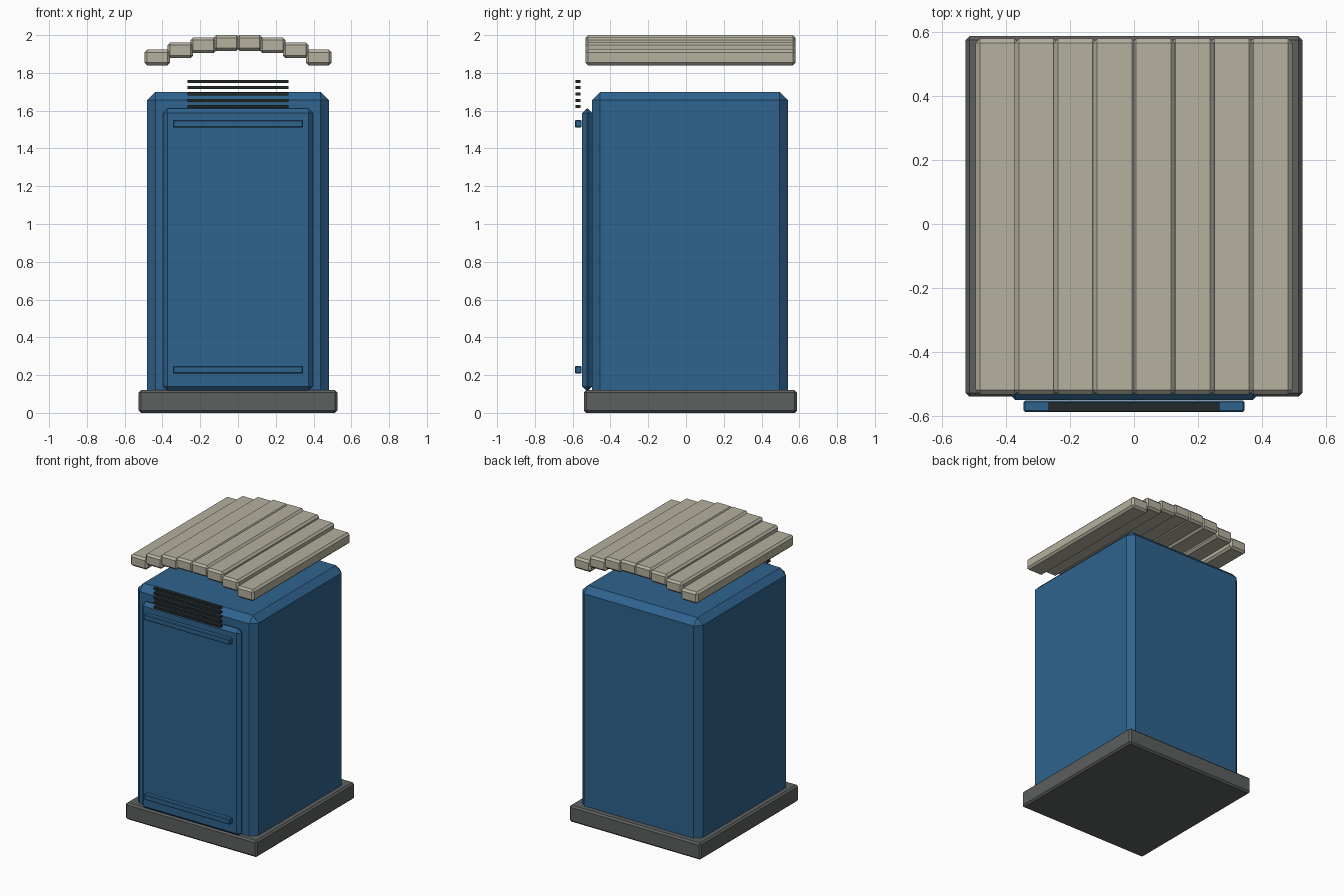
import bpy
import bmesh
from mathutils import Vector

cube = bpy.data.objects.get("Cube")
if cube:
    bpy.data.objects.remove(cube, do_unlink=True)


def material(name, r, g, b):
    m = bpy.data.materials.new(name)
    m.use_nodes = True
    m.diffuse_color = (r, g, b, 1)
    m.node_tree.nodes["Principled BSDF"].inputs["Base Color"].default_value = (r, g, b, 1)
    return m


blue = material("blue_paint", 0.029, 0.125, 0.27)
grey = material("dark_grey", 0.11, 0.115, 0.115)
beige = material("beige_plank", 0.46, 0.44, 0.35)
black = material("vent_black", 0.018, 0.022, 0.022)


def box(name, mat, x, y, z, bevel=0):
    """Chamfered box from (min, max) ranges on each axis."""
    lo, hi = (Vector(p) for p in zip(x, y, z))
    size, mid = hi - lo, (hi + lo) / 2
    bm = bmesh.new()
    bmesh.ops.create_cube(bm, size=1)
    for v in bm.verts:
        v.co = Vector(a * b for a, b in zip(v.co, size)) + mid
    if bevel:
        bmesh.ops.bevel(bm, geom=bm.edges[:], offset=bevel, segments=1,
                        affect='EDGES', clamp_overlap=True)
    mesh = bpy.data.meshes.new(name)
    bm.to_mesh(mesh)
    bm.free()
    mesh.materials.append(mat)
    obj = bpy.data.objects.new(name, mesh)
    bpy.context.collection.objects.link(obj)
    return obj


# Base, cabin and door
box("base", grey, (-0.526, 0.526), (-0.54, 0.587), (0, 0.12), 0.012)
box("cabin", blue, (-0.482, 0.482), (-0.498, 0.54), (0.06, 1.70), 0.044)
box("door", blue, (-0.397, 0.397), (-0.55, -0.495), (0.115, 1.612), 0.025)

# Horizontal bars on the door
for name, z in (("lower_door_bar", 0.229), ("upper_door_bar", 1.53)):
    box(name, blue, (-0.345, 0.345), (-0.588, -0.552), (z - 0.02, z + 0.02), 0.005)

# Vent slats above the door
for i in range(5):
    z = 1.621 + i * 0.0335
    box(f"vent_slat_{i + 1}", black, (-0.267, 0.267), (-0.586, -0.558),
        (z - 0.008, z + 0.008))

# Overlapping roof planks following a shallow arch
for i in range(8):
    x = (i - 3.5) * 0.122
    top = 2.0 - 0.43 * (x * x - 0.061 ** 2)
    box(f"roof_plank_{i + 1}", beige, (x - 0.068, x + 0.068), (-0.533, 0.58),
        (top - 0.083, top), 0.014)
